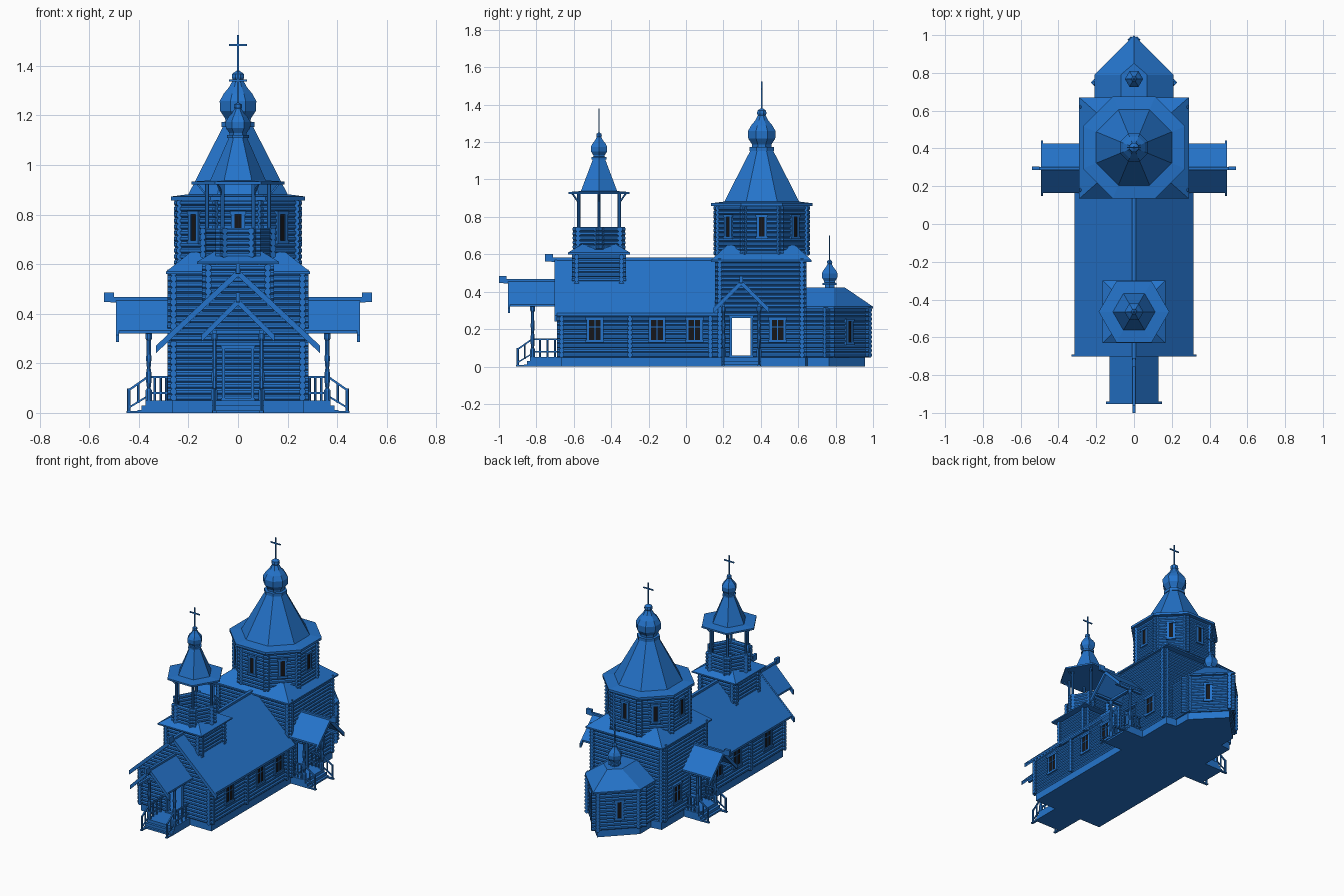
import bpy, bmesh
from math import pi, cos, sin
from mathutils import Matrix, Vector

cube = bpy.data.objects.get("Cube")
if cube:
    bpy.data.objects.remove(cube)


def material(name, col):
    m = bpy.data.materials.new(name)
    m.use_nodes = True
    m.diffuse_color = col
    m.node_tree.nodes["Principled BSDF"].inputs["Base Color"].default_value = col
    return m


BLUE = material("timber blue", (0.018, 0.175, 0.6, 1))
BLACK = material("window black", (0.008, 0.008, 0.01, 1))
PITCH, LOG_R = 0.024, 0.0138


def finish(bm, name, mat=BLUE):
    bmesh.ops.recalc_face_normals(bm, faces=bm.faces)
    me = bpy.data.meshes.new(name)
    bm.to_mesh(me)
    bm.free()
    me.materials.append(mat)
    ob = bpy.data.objects.new(name, me)
    bpy.context.collection.objects.link(ob)


def place(x, y, angle):
    return Matrix.Translation((x, y, 0)) @ Matrix.Rotation(angle, 4, 'Z')


I = Matrix()


def box(bm, lo, hi, M=I):
    lo, hi = Vector(lo), Vector(hi)
    size = Matrix.Diagonal((*(hi - lo), 1))
    bmesh.ops.create_cube(bm, size=1, matrix=M @ Matrix.Translation((lo + hi) / 2) @ size)


def rod(bm, p, q, r, M=I, n=8):
    p, q = Vector(p), Vector(q)
    turn = (q - p).to_track_quat('Z', 'Y').to_matrix().to_4x4()
    bmesh.ops.create_cone(bm, cap_ends=True, segments=n, radius1=r, radius2=r, depth=(q - p).length,
                          matrix=M @ Matrix.Translation((p + q) / 2) @ turn @ Matrix.Rotation(pi / n, 4, 'Z'))


def loft(bm, rings):
    """Skin closed rings of equal count and cap both ends."""
    rows = [[bm.verts.new(p) for p in ring] for ring in rings]
    n = len(rows[0])
    for a, b in zip(rows, rows[1:]):
        for i in range(n):
            j = (i + 1) % n
            bm.faces.new((a[i], a[j], b[j], b[i]))
    bm.faces.new(rows[0])
    bm.faces.new(rows[-1])


def ngon(n, r, z, cx, cy, turn=0.0):
    return [(cx + r * cos(turn + 2 * pi * i / n), cy + r * sin(turn + 2 * pi * i / n), z) for i in range(n)]


def lathe(bm, profile, n, cx, cy, turn=0.0, M=I):
    loft(bm, [[M @ Vector(p) for p in ngon(n, r, z, cx, cy, turn)] for r, z in profile])


def rect(hx, hy, z, cy):
    return [(-hx, cy - hy, z), (hx, cy - hy, z), (hx, cy + hy, z), (-hx, cy + hy, z)]


def gable(bm, x0, x1, half, ridge, eave, t, M=I):
    """Pair of sloping slabs with the ridge along local x."""
    for s in (-1, 1):
        prof = [(0, ridge), (s * half, eave), (s * half, eave - t), (0, ridge - t)]
        loft(bm, [[M @ Vector((x, y, z)) for y, z in prof] for x in (x0, x1)])


def log_wall(bm, a, b, z0, rows, ext=0.025, gap=None):
    a, b = Vector((*a, 0)), Vector((*b, 0))
    d = (b - a).normalized()
    length = (b - a).length
    for i in range(rows):
        z = z0 + (i + 0.5) * PITCH
        up = Vector((0, 0, z))
        spans = [(-ext, length + ext)]
        if gap and z < gap[2]:
            spans = [(-ext, gap[0]), (gap[1], length + ext)]
        for s, e in spans:
            rod(bm, a + d * s + up, a + d * e + up, LOG_R)


def log_ring(bm, pts, z0, rows, ext):
    for a, b in zip(pts, pts[1:] + pts[:1]):
        log_wall(bm, a[:2], b[:2], z0, rows, ext)


def frame(bm, M, w, z0, z1, b=0.014):
    for s in (-1, 1):
        y0, y1 = sorted((s * w, s * (w + b)))
        box(bm, (0, y0, z0 - b), (0.021, y1, z1 + b), M)
    for z in (z0 - b, z1):
        box(bm, (0, -w - b * 1.3, z), (0.024, w + b * 1.3, z + b), M)


def window(frames, panes, M, w, z0, z1, bars=False):
    box(panes, (0.009, -w, z0), (0.016, w, z1), M)
    frame(frames, M, w, z0, z1)
    if bars:
        box(frames, (0.012, -0.003, z0), (0.019, 0.003, z1), M)
        zb = z0 + (z1 - z0) * 0.62
        box(frames, (0.012, -w, zb), (0.019, w, zb + 0.005), M)


# Foundation
bm = bmesh.new()
plan = [(-0.265, -0.665), (0.265, -0.665), (0.265, 0.64), (0.19, 0.65),
        (0.19, 0.765), (0, 0.957), (-0.19, 0.765), (-0.19, 0.65), (-0.265, 0.64)]
loft(bm, [[(x, y, z) for x, y in plan] for z in (0, 0.052)])
finish(bm, "foundation")

# Nave: log walls, front gable, cross wall ends
bm = bmesh.new()
for s in (-1, 1):
    log_wall(bm, (s * 0.26, -0.665), (s * 0.26, 0.16), 0.05, 10)
log_wall(bm, (-0.26, -0.665), (0.26, -0.665), 0.05, 10, gap=(0.208, 0.312, 0.26))
for y in (-0.3, 0.13):
    log_wall(bm, (-0.26, y), (0.26, y), 0.05, 10)
for i in range(10):
    z = 0.29 + i * PITCH
    h = (0.545 - z) * 1.06
    log_wall(bm, (-h, -0.665), (h, -0.665), z, 1, 0)
finish(bm, "nave_walls")

bm = bmesh.new()
M = place(0, 0, -pi / 2)
gable(bm, -0.17, 0.7, 0.315, 0.577, 0.285, 0.014, M)
gable(bm, 0.69, 0.702, 0.33, 0.58, 0.272, 0.03, M)
box(bm, (-0.17, -0.01, 0.56), (0.72, 0.01, 0.582), M)
box(bm, (0.71, -0.009, 0.562), (0.755, 0.009, 0.602), M)
finish(bm, "nave_roof")

# Square tower
bm = bmesh.new()
for s in (-1, 1):
    log_wall(bm, (s * 0.26, 0.18), (s * 0.26, 0.62), 0.05, 22, gap=(0.065, 0.165, 0.26))
for y in (0.18, 0.62):
    log_wall(bm, (-0.26, y), (0.26, y), 0.05, 22)
finish(bm, "tower_walls")
bm = bmesh.new()
loft(bm, [rect(0.29, 0.268, 0.56, 0.402), rect(0.29, 0.268, 0.57, 0.402), rect(0.19, 0.18, 0.65, 0.402)])
finish(bm, "tower_skirt_roof")

# Octagonal drum with tent roof
CY, T8 = 0.405, pi / 8
APO = 1 / cos(T8)
bm = bmesh.new()
log_ring(bm, ngon(8, 0.235 * APO, 0, 0, CY, T8), 0.595, 11, 0.02)
finish(bm, "drum_walls")
bm = bmesh.new()
lathe(bm, [(r * APO, z) for r, z in ((0.27, 0.857), (0.27, 0.873), (0.2, 0.882), (0.058, 1.16))], 8, 0, CY, T8)
finish(bm, "drum_tent_roof")

# Belfry: square base, hexagonal parapet, posts, tent roof
BY = -0.465
bm = bmesh.new()
log_ring(bm, rect(0.12, 0.12, 0, BY), 0.43, 7, 0.025)
log_ring(bm, ngon(6, 0.13, 0, 0, BY), 0.626, 5, 0.025)
finish(bm, "belfry_walls")
bm = bmesh.new()
loft(bm, [rect(0.166, 0.166, 0.6, BY), rect(0.166, 0.166, 0.609, BY), rect(0.09, 0.09, 0.655, BY)])
lathe(bm, [(0.187, 0.922), (0.187, 0.933), (0.112, 0.938), (0.036, 1.112)], 6, 0, BY)
finish(bm, "belfry_roofs")
bm = bmesh.new()
for i in range(6):
    M = place(0, BY, i * pi / 3)
    rod(bm, (0.125, 0, 0.73), (0.125, 0, 0.925), 0.009, M)
    rod(bm, (0.125, 0, 0.875), (0.165, 0, 0.925), 0.005, M, 4)
finish(bm, "belfry_posts")

# Apse with pointed end
bm = bmesh.new()
for s in (-1, 1):
    log_wall(bm, (s * 0.195, 0.63), (s * 0.195, 0.765), 0.05, 11, 0.03)
    log_wall(bm, (s * 0.195, 0.765), (0, 0.96), 0.05, 11, 0.035)
finish(bm, "apse_walls")
bm = bmesh.new()
eave = [(-0.21, 0.62), (0.21, 0.62), (0.21, 0.79), (0, 1.0), (-0.21, 0.79)]
crown = [(-0.07, 0.62), (0.07, 0.62), (0.07, 0.79), (0, 0.85), (-0.07, 0.79)]
loft(bm, [[(x, y, z) for x, y in p] for p, z in ((eave, 0.31), (eave, 0.32), (crown, 0.422))])
finish(bm, "apse_roof")

# Onion domes with crosses
ONION = [(0.072, 0), (0.072, 0.02), (0.055, 0.022), (0.056, 0.035), (0.078, 0.065), (0.08, 0.105),
         (0.062, 0.135), (0.038, 0.162), (0.022, 0.19), (0.027, 0.2), (0.025, 0.215), (0.005, 0.228)]
for name, y, z, s, n, turn, tip in (("tower", CY, 1.153, 1, 8, T8, 1.525),
                                    ("belfry", BY, 1.108, 0.63, 6, 0, 1.38),
                                    ("apse", 0.768, 0.435, 0.6, 6, 0, 0.7)):
    bm = bmesh.new()
    lathe(bm, [(r * s, z + h * s) for r, h in ONION], n, 0, y, turn)
    lathe(bm, [(0.05 * s, z - 0.03), (0.05 * s, z + 0.01)], n, 0, y, turn)
    finish(bm, name + "_onion_dome")
    bm = bmesh.new()
    box(bm, (-0.004, y - 0.003, z + 0.2 * s), (0.004, y + 0.003, tip))
    box(bm, (-0.037, y - 0.003, tip - 0.044), (0.037, y + 0.003, tip - 0.036))
    finish(bm, name + "_cross")

# Porches, one module used three times
POST = [(0.014, 0.05), (0.014, 0.09), (0.008, 0.1), (0.012, 0.13), (0.012, 0.16), (0.008, 0.18),
        (0.012, 0.22), (0.009, 0.25), (0.009, 0.29), (0.014, 0.3), (0.014, 0.33)]
for name, M in (("front", place(0, -0.725, -pi / 2)), ("left", place(0.265, 0.295, 0)),
                ("right", place(-0.265, 0.295, pi))):
    back = -0.065 if name == "front" else 0
    bm = bmesh.new()
    gable(bm, back, 0.225, 0.13, 0.462, 0.332, 0.012, M)
    gable(bm, 0.216, 0.228, 0.148, 0.462, 0.314, 0.028, M)
    box(bm, (back, -0.008, 0.445), (0.25, 0.008, 0.467), M)
    box(bm, (0.235, -0.009, 0.447), (0.275, 0.009, 0.485), M)
    finish(bm, name + "_porch_roof")
    bm = bmesh.new()
    for x, z0, z1 in ((0.14, 0, 0.012), (0.125, 0.012, 0.03), (0.108, 0.03, 0.05)):
        box(bm, (back, -0.105, z0), (x, 0.105, z1), M)
    for s in (-1, 1):
        y = s * 0.095
        box(bm, (0.09, y - 0.008, 0), (0.185, y + 0.008, 0.008), M)
    finish(bm, name + "_porch_steps")
    bm = bmesh.new()
    box(bm, (0.085, -0.12, 0.318), (0.105, 0.12, 0.334), M)
    for s in (-1, 1):
        y = s * 0.095
        lathe(bm, POST, 8, 0.095, y, T8, M)
        box(bm, (back, y - 0.008, 0.32), (0.215, y + 0.008, 0.335), M)
        for z in (0.08, 0.145):
            rod(bm, (back, y, z), (0.095, y, z), 0.006, M, 4)
        for k in range(3):
            x = back + (0.095 - back) * (k + 1) / 4
            rod(bm, (x, y, 0.05), (x, y, 0.145), 0.005, M, 6)
        rod(bm, (0.095, y, 0.148), (0.178, y, 0.09), 0.006, M, 4)
        rod(bm, (0.095, y, 0.07), (0.178, y, 0.02), 0.005, M, 4)
        rod(bm, (0.137, y, 0.04), (0.137, y, 0.12), 0.005, M, 6)
        rod(bm, (0.175, y, 0), (0.175, y, 0.098), 0.007, M, 6)
    finish(bm, name + "_porch_posts_and_rails")

# Windows and door frames
frames, panes = bmesh.new(), bmesh.new()
for s, turn in ((1, 0), (-1, pi)):
    for y in (-0.487, -0.155, 0.045, 0.49):
        window(frames, panes, place(s * 0.26, y, turn), 0.031, 0.142, 0.25, True)
    window(frames, panes, place(s * 0.0975, 0.8625, pi / 2 - s * pi / 4), 0.013, 0.13, 0.24)
    frame(frames, place(s * 0.26, 0.295, turn), 0.05, 0.06, 0.26, 0.012)
frame(frames, place(0, -0.665, -pi / 2), 0.052, 0.06, 0.26, 0.012)
for i in range(8):
    a = i * pi / 4
    window(frames, panes, place(0.235 * cos(a), CY + 0.235 * sin(a), a), 0.014, 0.695, 0.8)
finish(frames, "window_and_door_frames")
finish(panes, "window_panes", BLACK)
